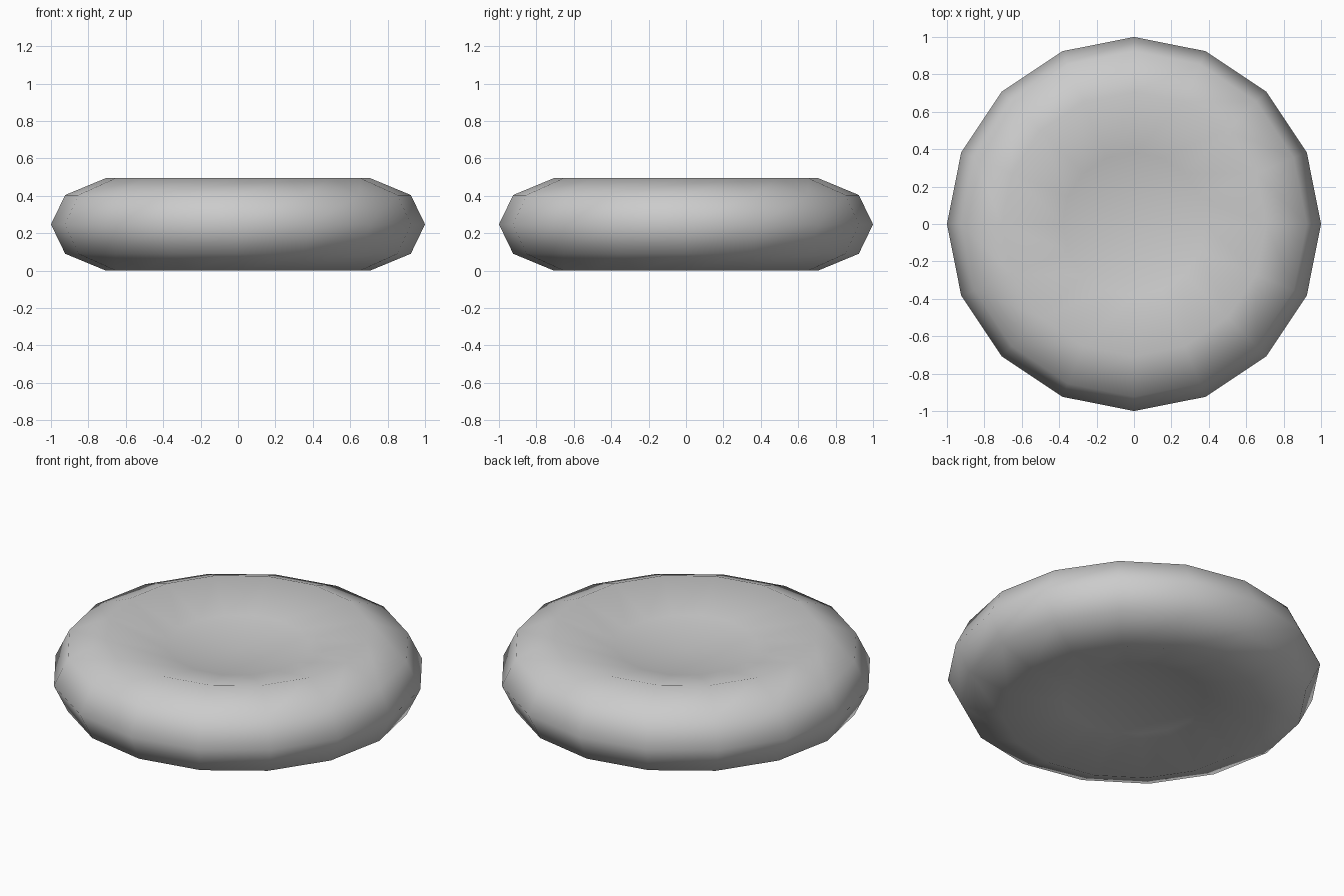
import bpy, bmesh, math

if "Cube" in bpy.data.objects:
    bpy.data.objects.remove(bpy.data.objects["Cube"])

SIDES = 16
MID = 0.25
# upper half of the cushion section: radius, height above mid-plane
HALF = [(0.924, 0.157), (0.707, 0.247), (0.383, 0.16)]
DIMPLE = 0.13

bm = bmesh.new()


def ring(r, z):
    return [bm.verts.new((r * math.cos(2 * math.pi * i / SIDES),
                          r * math.sin(2 * math.pi * i / SIDES), MID + z))
            for i in range(SIDES)]


# stacked rings, mirrored about the mid-plane
section = [(r, -z) for r, z in reversed(HALF)] + [(1.0, 0.0)] + HALF
rings = [ring(r, z) for r, z in section]
for a, b in zip(rings, rings[1:]):
    for i in range(SIDES):
        j = (i + 1) % SIDES
        bm.faces.new((a[i], a[j], b[j], b[i]))

# dimpled centres, top and bottom
for loop, z in ((rings[0], -DIMPLE), (rings[-1], DIMPLE)):
    c = bm.verts.new((0, 0, MID + z))
    for i in range(SIDES):
        bm.faces.new((loop[i], loop[(i + 1) % SIDES], c))

bmesh.ops.recalc_face_normals(bm, faces=bm.faces)
low = min(v.co.z for v in bm.verts)
bmesh.ops.translate(bm, verts=bm.verts, vec=(0, 0, -low))
for f in bm.faces:
    f.smooth = True

me = bpy.data.meshes.new("round_cushion")
bm.to_mesh(me)
bm.free()
ob = bpy.data.objects.new("round_cushion", me)
bpy.context.collection.objects.link(ob)
